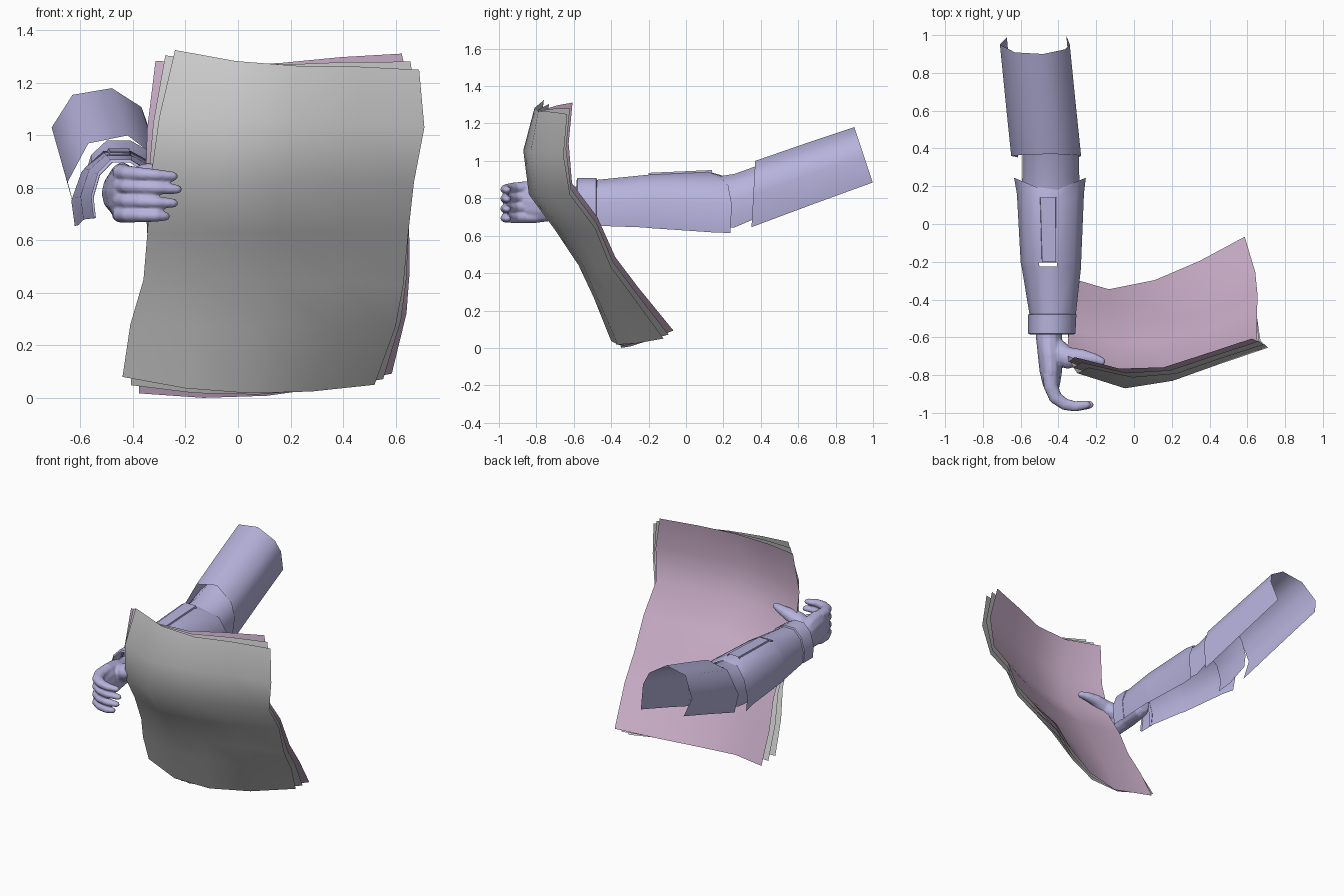
import bpy, bmesh, math
from mathutils import Vector

if "Cube" in bpy.data.objects:
    bpy.data.objects.remove(bpy.data.objects["Cube"])


def material(name, rgb):
    m = bpy.data.materials.new(name)
    m.diffuse_color = (*rgb, 1)
    m.use_nodes = True
    m.node_tree.nodes["Principled BSDF"].inputs["Base Color"].default_value = m.diffuse_color
    return m


LAVENDER = material("lavender", (0.47, 0.45, 0.72))
GREY = material("paper grey", (0.62, 0.62, 0.62))
PINK = material("paper pink", (0.60, 0.43, 0.59))


def finish(bm, name, mat, angle=50):
    me = bpy.data.meshes.new(name)
    bm.to_mesh(me)
    bm.free()
    me.materials.append(mat)
    ob = bpy.data.objects.new(name, me)
    bpy.context.collection.objects.link(ob)
    bpy.ops.object.select_all(action='DESELECT')
    ob.select_set(True)
    bpy.context.view_layer.objects.active = ob
    bpy.ops.object.shade_smooth_by_angle(angle=math.radians(angle))
    return ob


def skin(bm, rows, closed=False, holes=()):
    """Bridge rows of points with quads, skipping any (row, column) in holes."""
    vs = [[bm.verts.new(p) for p in row] for row in rows]
    n = len(vs[0])
    for i in range(len(vs) - 1):
        for j in range(n if closed else n - 1):
            if (i, j) not in holes:
                k = (j + 1) % n
                bm.faces.new((vs[i][j], vs[i][k], vs[i + 1][k], vs[i + 1][j]))
    return vs


# ---- arm shells: open-bottomed cross-sections, scaled along y ----
ARCH = [(-0.93, -0.72), (-1, -0.1), (-0.80, 0.58), (-0.40, 0.97),
        (0.20, 0.97), (0.76, 0.64), (1, 0), (0.90, -0.97)]
SLEEVE_ARCH = [(-0.80, -0.75), (-1, 0), (-0.57, 0.83), (0.24, 1),
               (0.85, 0.52), (1, 0), (0.90, -0.97)]


def shell(name, sections, holes=(), profile=ARCH):
    # section: y, x min, x max, z min, z max, y lean with height, y flare at sides
    rows = []
    for y, x0, x1, z0, z1, lean, flare in sections:
        cx, rx, cz, rz = (x0 + x1) / 2, (x1 - x0) / 2, (z0 + z1) / 2, (z1 - z0) / 2
        rows.append([(cx + a * rx, y + lean * b + flare * abs(a), cz + b * rz)
                     for a, b in profile])
    bm = bmesh.new()
    skin(bm, rows, holes=holes)
    bmesh.ops.reverse_faces(bm, faces=bm.faces)
    return finish(bm, name, LAVENDER)


shell("upper_arm_sleeve", [
    (0.36, -0.65, -0.28, 0.64, 1.00, 0.01, 0),
    (0.65, -0.68, -0.31, 0.76, 1.09, -0.02, 0),
    (0.95, -0.71, -0.34, 0.88, 1.18, -0.05, 0)], profile=SLEEVE_ARCH)
shell("elbow_sleeve", [
    (0.14, -0.60, -0.28, 0.64, 0.915, 0, 0),
    (0.26, -0.59, -0.29, 0.64, 0.935, 0, 0),
    (0.40, -0.59, -0.29, 0.70, 0.985, 0, 0)])
# the forearm has a small slot left open in its top
shell("forearm_sleeve", [
    (-0.50, -0.55, -0.31, 0.65, 0.90, 0, 0),
    (-0.225, -0.595, -0.28, 0.64, 0.928, 0, 0),
    (-0.205, -0.60, -0.28, 0.637, 0.93, 0, 0),
    (0.11, -0.62, -0.265, 0.612, 0.945, 0, 0.05),
    (0.165, -0.635, -0.255, 0.61, 0.925, 0, 0.08)], holes={(1, 3)})
shell("wrist_cuff", [
    (-0.585, -0.55, -0.32, 0.655, 0.90, 0, 0),
    (-0.58, -0.56, -0.31, 0.65, 0.912, 0, 0),
    (-0.48, -0.56, -0.305, 0.65, 0.912, 0, 0),
    (-0.475, -0.55, -0.315, 0.655, 0.90, 0, 0)])
# raised strip along the top of the forearm
shell("forearm_strip", [
    (-0.20, -0.49, -0.41, 0.915, 0.936, 0, 0),
    (0.14, -0.50, -0.41, 0.925, 0.951, 0, 0)],
    profile=[(-1, -1), (-0.9, 1), (0.9, 1), (1, -1)])


# ---- hand: palm, fingers and thumb as tubes fused into one skin ----
def tube(bm, path, n=12):
    """path: (x, y, z, radius across, radius in z)"""
    pts = [Vector(p[:3]) for p in path]
    ring = [(math.cos(k * math.tau / n), math.sin(k * math.tau / n)) for k in range(n)]
    rows = []
    for i, p in enumerate(pts):
        t = (pts[min(i + 1, len(pts) - 1)] - pts[max(i - 1, 0)]).normalized()
        side = t.cross(Vector((0, 0, 1))).normalized()
        up = side.cross(t)
        r, rz = path[i][3:]
        ends = [(0, 1)]
        if i == 0:
            ends = [(-0.6, 0.7), (0, 1)]
        if i == len(pts) - 1:
            ends = [(0, 1), (0.6, 0.8), (0.95, 0.35)]
        for push, s in ends:
            rows.append([p + t * push * r + side * c * r * s + up * d * rz * s
                         for c, d in ring])
    vs = skin(bm, rows, closed=True)
    bm.faces.new(vs[0])
    bm.faces.new(vs[-1])


bm = bmesh.new()
tube(bm, [(-0.44, -0.46, 0.78, 0.06, 0.08), (-0.45, -0.60, 0.78, 0.07, 0.085),
          (-0.445, -0.69, 0.785, 0.065, 0.105), (-0.44, -0.78, 0.785, 0.06, 0.115),
          (-0.437, -0.85, 0.785, 0.046, 0.105)])
tube(bm, [(-0.445, -0.62, 0.79, 0.05, 0.05), (-0.395, -0.69, 0.815, 0.068, 0.06),
          (-0.345, -0.71, 0.845, 0.058, 0.05), (-0.27, -0.705, 0.868, 0.042, 0.036),
          (-0.21, -0.715, 0.878, 0.030, 0.028), (-0.175, -0.727, 0.882, 0.024, 0.021)])
for z_base, z_tip, x_tip in ((0.862, 0.845, -0.25), (0.81, 0.795, -0.235),
                             (0.755, 0.742, -0.25), (0.70, 0.692, -0.28)):
    zs = [z_base + (z_tip - z_base) * k / 5 for k in range(6)]
    xy = [(-0.442, -0.80), (-0.44, -0.86), (-0.415, -0.92),
          (-0.365, -0.955), (-0.31, -0.966), (x_tip, -0.957)]
    rs = [0.040, 0.039, 0.036, 0.032, 0.028, 0.022]
    tube(bm, [(x, y, z, r, r * 0.82) for (x, y), z, r in zip(xy, zs, rs)])
bmesh.ops.recalc_face_normals(bm, faces=bm.faces)
hand = finish(bm, "hand", LAVENDER)
rm = hand.modifiers.new("fuse", 'REMESH')
rm.mode = 'VOXEL'
rm.voxel_size = 0.007
rm.use_smooth_shade = True
sm = hand.modifiers.new("soften", 'SMOOTH')
sm.iterations = 4

# ---- sheets: bent page, each copy turned a little and laid behind ----
# x left, x right, z left, z middle, z right, then five y depths left to right
PAGE = [(-0.24, 0.69, 1.325, 1.265, 1.25, -0.76, -0.81, -0.79, -0.71, -0.635),
        (-0.30, 0.71, 1.07, 1.05, 1.03, -0.79, -0.87, -0.83, -0.74, -0.655),
        (-0.335, 0.67, 0.82, 0.82, 0.82, -0.74, -0.84, -0.80, -0.72, -0.62),
        (-0.345, 0.65, 0.63, 0.63, 0.64, -0.62, -0.70, -0.67, -0.59, -0.485),
        (-0.36, 0.63, 0.45, 0.44, 0.43, -0.53, -0.575, -0.55, -0.49, -0.40),
        (-0.41, 0.60, 0.28, 0.27, 0.27, -0.44, -0.495, -0.475, -0.40, -0.28),
        (-0.44, 0.52, 0.08, 0.018, 0.05, -0.335, -0.40, -0.365, -0.265, -0.12)]
grid = []
for xl, xr, zl, zm, zr, *ys in PAGE:
    zs = [zl, zl * 0.3 + zm * 0.7, zm, zm * 0.8 + zr * 0.2, zr]
    grid.append([Vector((xl + (xr - xl) * j / 4, ys[j], zs[j])) for j in range(5)])
last = len(grid) - 1


def slopes(i, j):
    """Depth change per unit x and per unit z, from neighbouring points."""
    a, b = grid[i][max(j - 1, 0)], grid[i][min(j + 1, 4)]
    c, d = grid[max(i - 1, 0)][j], grid[min(i + 1, last)][j]
    return (b.y - a.y) / (b.x - a.x), (d.y - c.y) / (d.z - c.z)


for k, (name, mat) in enumerate((("front_sheet", GREY), ("middle_sheet", GREY),
                                 ("back_sheet", PINK))):
    turn = 0.055 * k
    rows = []
    for i, row in enumerate(grid):
        new = []
        for j, p in enumerate(row):
            dx, dz = -turn * (p.z - 0.65), turn * (p.x - 0.13)
            sx, sz = slopes(i, j)
            new.append((p.x + dx, p.y + sx * dx + sz * dz + 0.022 * k, max(p.z + dz, 0)))
        rows.append(new)
    bm = bmesh.new()
    skin(bm, rows)
    bmesh.ops.reverse_faces(bm, faces=bm.faces)
    finish(bm, name, mat, 80)
